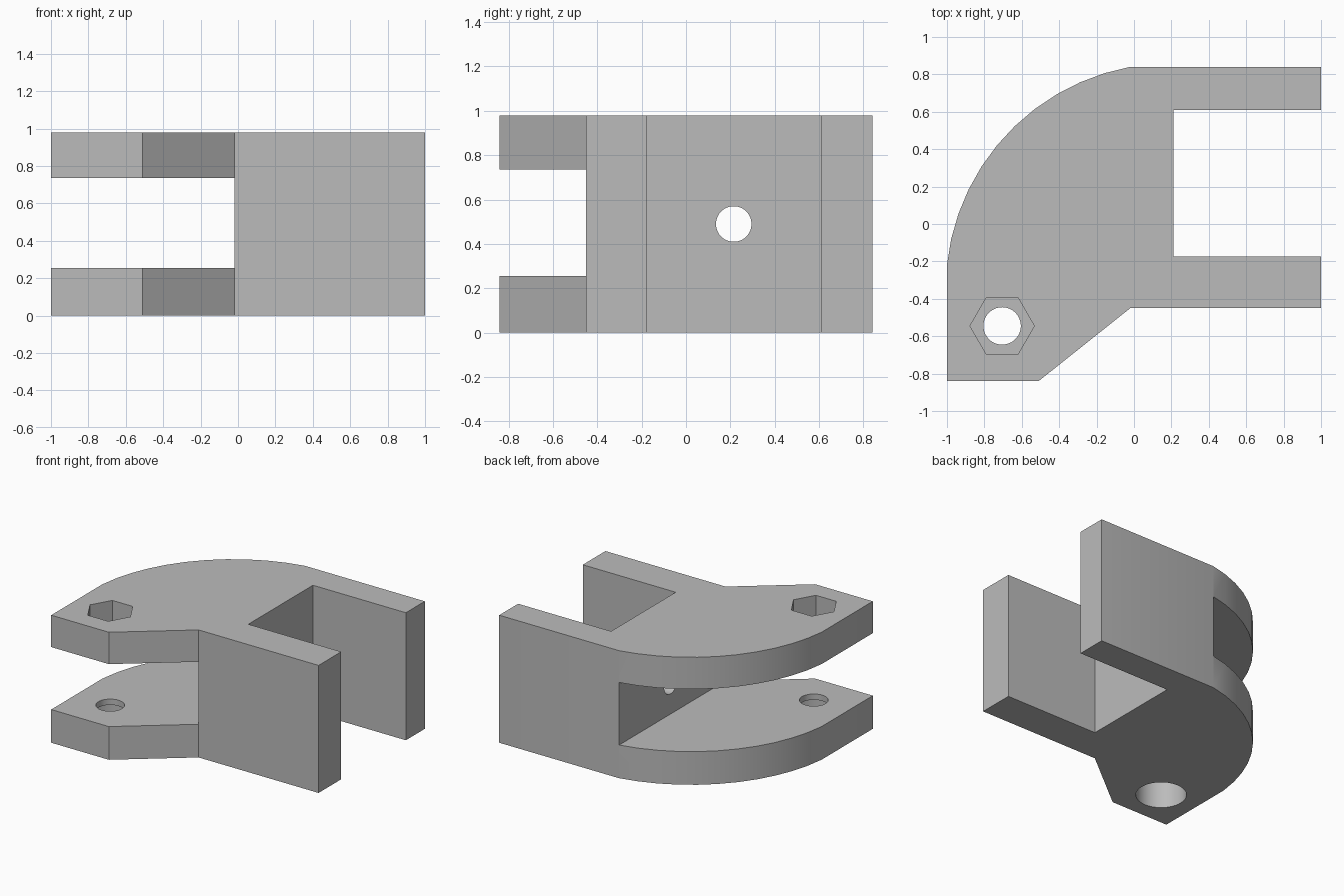
import bpy, bmesh
from math import cos, sin, pi, radians
from mathutils import Matrix

cube = bpy.data.objects.get("Cube")
if cube:
    bpy.data.objects.remove(cube, do_unlink=True)

HEIGHT = 0.98
BOLT = (-0.705, -0.545)

grey = bpy.data.materials.new("plain grey")
grey.use_nodes = True
colour = (0.5, 0.5, 0.5, 1)
grey.diffuse_color = colour
grey.node_tree.nodes["Principled BSDF"].inputs["Base Color"].default_value = colour


def to_object(name, bm):
    bmesh.ops.recalc_face_normals(bm, faces=bm.faces)
    mesh = bpy.data.meshes.new(name)
    bm.to_mesh(mesh)
    bm.free()
    mesh.materials.append(grey)
    obj = bpy.data.objects.new(name, mesh)
    bpy.context.collection.objects.link(obj)
    return obj


def prism(name, outline, z0, z1):
    bm = bmesh.new()
    face = bm.faces.new([bm.verts.new((x, y, z0)) for x, y in outline])
    new = bmesh.ops.extrude_face_region(bm, geom=[face])["geom"]
    bmesh.ops.translate(bm, vec=(0, 0, z1 - z0),
                        verts=[v for v in new if isinstance(v, bmesh.types.BMVert)])
    return to_object(name, bm)


def box(name, x0, x1, y0, y1, z0, z1):
    return prism(name, [(x0, y0), (x1, y0), (x1, y1), (x0, y1)], z0, z1)


def round_cutter(name, sides, radius, z0, z1):
    ring = [(BOLT[0] + radius * cos(2 * pi * i / sides),
             BOLT[1] + radius * sin(2 * pi * i / sides)) for i in range(sides)]
    return prism(name, ring, z0, z1)


# Bracket outline: two arms, rounded back and a lug with a slanted edge
arc = []
for i in range(12):
    a = radians(100.4 + (174 - 100.4) * i / 11)
    arc.append((max(-1, 0.198 + 1.205 * cos(a)), -0.345 + 1.205 * sin(a)))
outline = [(1, -0.45), (1, -0.175), (0.21, -0.175), (0.21, 0.61), (1, 0.61), (1, 0.84)]
outline += arc + [(-1, -0.84), (-0.51, -0.84), (-0.02, -0.45)]
bracket = prism("clevis_bracket", outline, 0, HEIGHT)

# Cutters: lug slot, bolt hole, nut pocket, bolt head recess
cutters = [
    box("lug_slot_cutter", -1.2, -0.02, -1.2, 1.2, 0.255, 0.735),
    round_cutter("bolt_hole_cutter", 48, 0.1, -0.1, HEIGHT + 0.1),
    round_cutter("nut_pocket_cutter", 6, 0.172, HEIGHT - 0.19, HEIGHT + 0.1),
    round_cutter("bolt_head_cutter", 48, 0.177, -0.1, 0.21),
]

# Cross hole through the central wall
bm = bmesh.new()
bmesh.ops.create_cone(bm, cap_ends=True, segments=48, radius1=0.08, radius2=0.08, depth=0.6,
                      matrix=Matrix.Translation((0.1, 0.215, 0.49)) @ Matrix.Rotation(pi / 2, 4, "Y"))
cutters.append(to_object("cross_hole_cutter", bm))

bpy.ops.object.select_all(action="DESELECT")
bpy.context.view_layer.objects.active = bracket
bracket.select_set(True)
for cutter in cutters:
    cutter.hide_render = True
    mod = bracket.modifiers.new(cutter.name, "BOOLEAN")
    mod.operation = "DIFFERENCE"
    mod.solver = "EXACT"
    mod.object = cutter
    bpy.ops.object.modifier_apply(modifier=mod.name)
    bpy.data.objects.remove(cutter, do_unlink=True)

bpy.ops.object.shade_smooth_by_angle(angle=radians(30))
